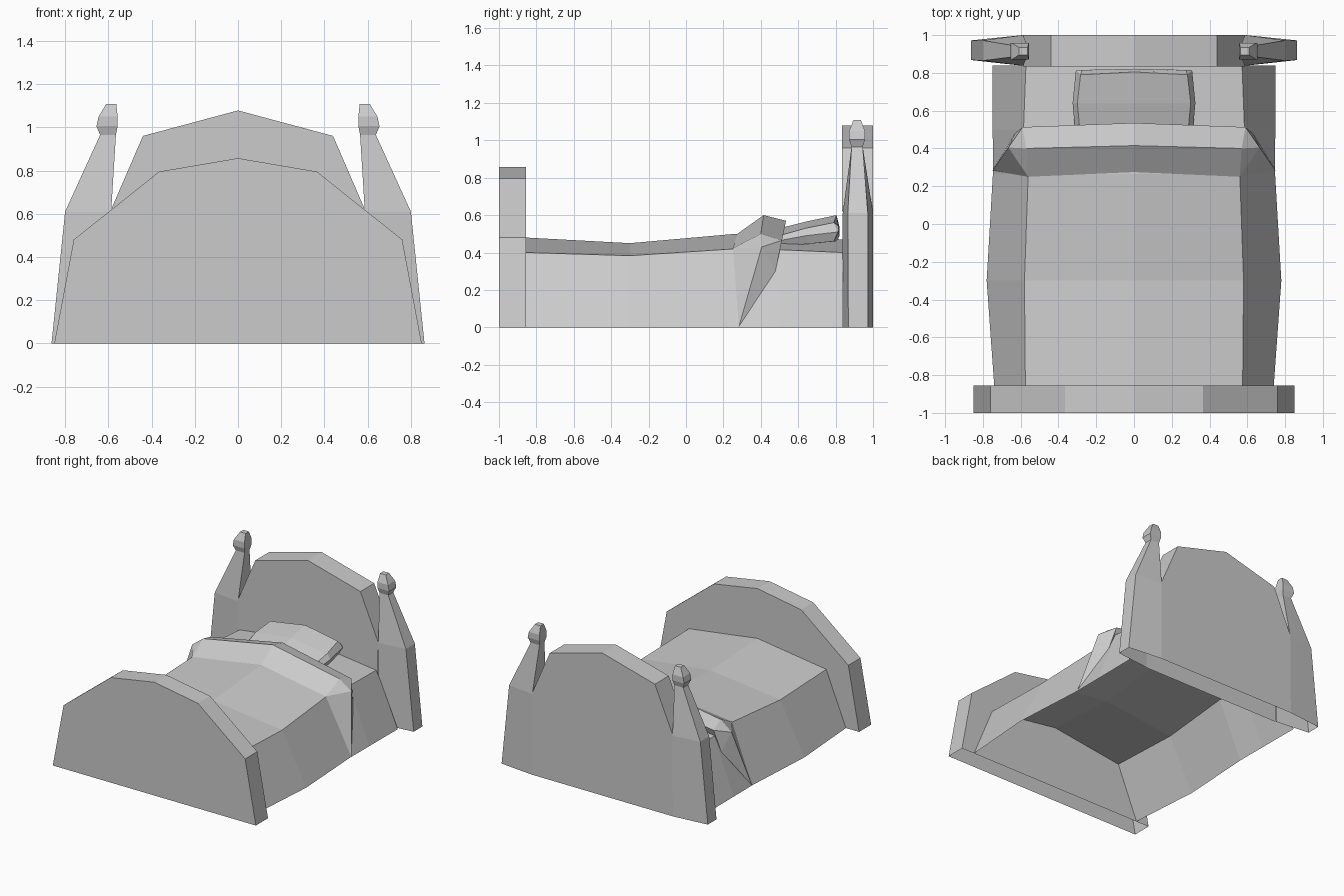
import bpy, bmesh

if "Cube" in bpy.data.objects:
    bpy.data.objects.remove(bpy.data.objects["Cube"])


def make(name, verts, faces):
    bm = bmesh.new()
    vs = [bm.verts.new(v) for v in verts]
    for f in faces:
        bm.faces.new([vs[i] for i in f])
    bmesh.ops.recalc_face_normals(bm, faces=bm.faces[:])
    me = bpy.data.meshes.new(name)
    bm.to_mesh(me)
    bm.free()
    ob = bpy.data.objects.new(name, me)
    bpy.context.collection.objects.link(ob)
    return ob


def loft(name, rings, closed=True, caps=(), skip=()):
    """Bridge equal-length rings; skip lists (band, side) faces left out."""
    n = len(rings[0])
    faces = []
    for r in range(len(rings) - 1):
        for i in range(n if closed else n - 1):
            if (r, i) not in skip:
                j = (i + 1) % n
                faces.append((r * n + i, r * n + j, (r + 1) * n + j, (r + 1) * n + i))
    for r in caps:
        faces.append(tuple(range(r * n, r * n + n)))
    return make(name, [p for ring in rings for p in ring], faces)


def mirrored(half):
    """Right half profile, bottom to centre, completed on the left."""
    return half + [(-x, z) for x, z in reversed(half[:-1])]


def board(name, half, y0, y1, skip=()):
    prof = mirrored(half)
    return loft(name, [[(x, y, z) for x, z in prof] for y in (y0, y1)],
                closed=False, caps=(0, 1), skip=skip)


# Footboard and headboard, hollow and open underneath
board("footboard", [(.85, 0), (.76, .48), (.365, .795), (0, .857)], -1, -.855)
board("headboard", [(.59, 0), (.587, .62), (.44, .96), (0, 1.078)], .835, 1,
      skip=((0, 0), (0, 5)))

# Tapered bedposts with faceted knobs: z, inner x, outer x, inner y pair, outer y pair
POST = [(0, .59, .863, .838, 1.0, .868, .972),
        (.61, .587, .80, .838, 1.0, .865, .972),
        (.965, .565, .638, .885, .945, .885, .945),
        (1.005, .557, .655, .872, .957, .872, .957),
        (1.05, .557, .645, .872, .957, .872, .957),
        (1.108, .563, .61, .895, .935, .895, .935)]
for side, s in (("left", -1), ("right", 1)):
    rings = [[(s * xi, a, z), (s * xo, c, z), (s * xo, d, z), (s * xi, b, z)]
             for z, xi, xo, a, b, c, d in POST]
    loft("bedpost_" + side, rings, caps=(5,), skip=((0, 3),))

# Mattress with draped cover: y, bottom x, top edge x, edge z, centre z
BED = [(-.855, .74, .575, .40, .48), (-.3, .78, .58, .383, .45),
       (.265, .747, .56, .42, .50), (.50, .748, .585, .415, .485),
       (.84, .75, .572, .40, .47)]
loft("mattress_cover",
     [[(x, y, z) for x, z in mirrored([(b, 0), (t, ze), (0, zc)])]
      for y, b, t, ze, zc in BED], closed=False)

# Turned-down fold: front, ridge, back and tucked rows across the bed
CENTRE = [(0, .275, .50), (0, .415, .60), (0, .535, .57), (0, .50, .48)]
EDGE = [(.56, .25, .422), (.57, .40, .50), (.59, .513, .465), (.585, .49, .41)]
SIDE = [(.665, .405, .43), (.63, .478, .30), (.75, .283, .005)]
verts = list(CENTRE)
faces = []
for s in (-1, 1):
    o = len(verts)
    verts += [(s * x, y, z) for x, y, z in EDGE + SIDE]
    faces += [(i, i + 1, o + i + 1, o + i) for i in range(3)]
    faces += [(o + a, o + b, o + c) for a, b, c in
              ((0, 1, 4), (1, 2, 4), (2, 5, 4), (4, 5, 6), (0, 4, 6), (2, 3, 5))]
make("cover_fold", verts, faces)

# Pillow: y, half width, centre top z, edge top z, middle z, bottom z
rings = []
for y, w, zc, ze, zm, zb in [(.48, .31, .525, .485, .46, .43),
                             (.64, .325, .565, .53, .49, .445),
                             (.805, .308, .60, .56, .51, .46)]:
    back = .015 if y > .8 else 0
    rings.append([(0, y, zc), (w - .025, y - back, ze), (w, y + back / 2, zm),
                  (w - .02, y - back, zb), (0, y, zb),
                  (.02 - w, y - back, zb), (-w, y + back / 2, zm), (.025 - w, y - back, ze)])
rings.append([(0, .822, .53)] + [(x * .97, .815, .53 + (z - .53) * .4)
                                 for x, y, z in rings[2][1:4]]
             + [(0, .822, .49)] + [(x * .97, .815, .53 + (z - .53) * .4)
                                   for x, y, z in rings[2][5:]])
loft("pillow", rings, caps=(0, 3))
